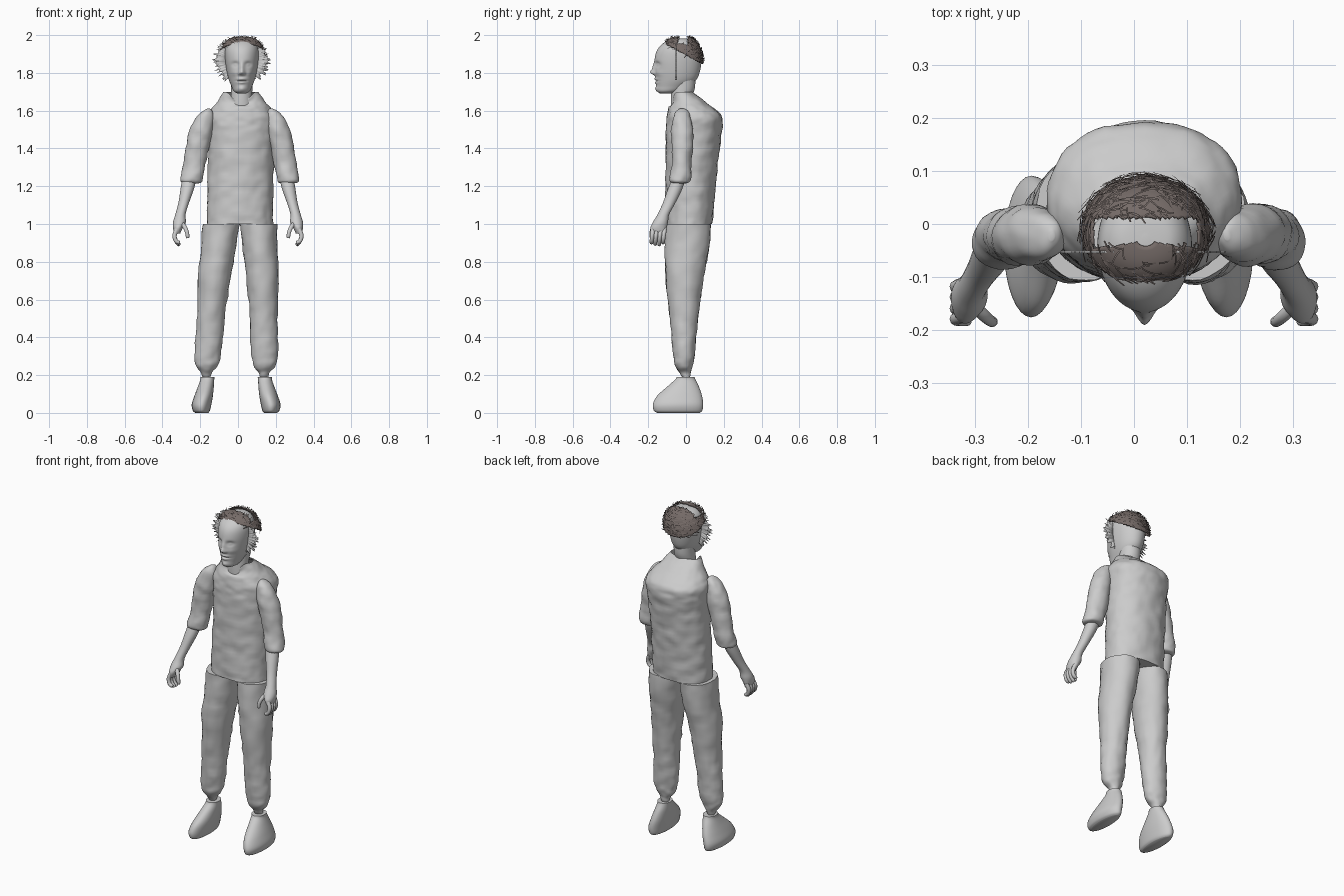
import bpy, bmesh, math, random
from mathutils import Vector, noise

random.seed(4)
if "Cube" in bpy.data.objects:
    bpy.data.objects.remove(bpy.data.objects["Cube"])


def material(name, r, g, b):
    m = bpy.data.materials.new(name)
    m.use_nodes = True
    m.diffuse_color = (r, g, b, 1)
    m.node_tree.nodes["Principled BSDF"].inputs["Base Color"].default_value = (r, g, b, 1)
    return m


GREY = material("plain_grey", 0.6, 0.6, 0.6)
HAIR = material("hair_brown", 0.18, 0.148, 0.138)


def finish(name, bm, mat, recalc=True):
    if recalc:
        bmesh.ops.recalc_face_normals(bm, faces=bm.faces)
    mesh = bpy.data.meshes.new(name)
    bm.to_mesh(mesh)
    bm.free()
    mesh.materials.append(mat)
    ob = bpy.data.objects.new(name, mesh)
    bpy.context.collection.objects.link(ob)
    bpy.ops.object.select_all(action='DESELECT')
    ob.select_set(True)
    bpy.context.view_layer.objects.active = ob
    bpy.ops.object.shade_smooth_by_angle(angle=math.radians(50))
    return ob


def spline(points, steps):
    """Catmull-Rom interpolation of a list of sections."""
    pts = [Vector(p) for p in points]
    out = []
    for i in range(len(pts) - 1):
        a, b, c, d = pts[max(i - 1, 0)], pts[i], pts[i + 1], pts[min(i + 2, len(pts) - 1)]
        for k in range(steps):
            t = k / steps
            out.append(0.5 * (2 * b + (c - a) * t + (2 * a - 5 * b + 4 * c - d) * t * t
                              + (3 * b - a - 3 * c + d) * t ** 3))
    return out + [pts[-1]]


def loft(name, sections, sides=32, steps=5, wrinkle=0, deform=None, open_top=False, power=1):
    """Skin horizontal rings given as (x, y, z, radius x, radius y)."""
    bm = bmesh.new()
    rings = []
    for x, y, z, rx, ry in spline(sections, steps):
        ring = []
        for k in range(sides):
            a = math.tau * k / sides
            c, s = math.cos(a), math.sin(a)
            co = Vector((x + rx * math.copysign(abs(c) ** power, c),
                         y + ry * math.copysign(abs(s) ** power, s), z))
            if wrinkle:
                n = noise.noise(co * Vector((13, 13, 20))) + 0.5 * noise.noise(co * 36)
                co += Vector((c, s, 0)) * n * wrinkle
            if deform:
                co = deform(co, s)
            ring.append(bm.verts.new(co))
        rings.append(ring)
    for lo, hi in zip(rings, rings[1:]):
        for k in range(sides):
            j = (k + 1) % sides
            bm.faces.new((lo[k], lo[j], hi[j], hi[k]))
    bm.faces.new(rings[0])
    if not open_top:
        bm.faces.new(rings[-1])
    return finish(name, bm, GREY)


# Shirt body with a narrow dipped front neckline
def neckline(co, s):
    co.z -= 0.06 * max(0, -s) ** 6 * max(0, (co.z - 1.62) / 0.08)
    return co


loft("shirt_body", [(.01, .015, 1.0, .175, .124), (.012, .022, 1.15, .174, .13),
                    (.015, .03, 1.32, .174, .138), (.019, .04, 1.48, .178, .147),
                    (.02, .045, 1.56, .183, .148), (.019, .035, 1.6, .165, .13),
                    (.017, .01, 1.65, .125, .088), (.015, -.02, 1.7, .092, .052)],
     sides=64, steps=9, wrinkle=.006, deform=neckline, open_top=True, power=.92)

# Limbs, built once per side
for s, side in ((1, "left"), (-1, "right")):
    def place(rows, base, slope=0):
        return [(base + slope * z + s * x, y, z, rx, ry) for x, y, z, rx, ry in rows]

    loft(side + "_sleeve", place([
        (.252, -.03, 1.215, .03, .03), (.256, -.031, 1.222, .055, .05), (.253, -.03, 1.25, .06, .055),
        (.24, -.022, 1.32, .059, .052), (.222, -.02, 1.42, .062, .055), (.203, -.02, 1.5, .062, .057),
        (.184, -.021, 1.57, .045, .044), (.17, -.022, 1.6, .025, .03), (.165, -.022, 1.612, .006, .01)],
        .01), wrinkle=.006)

    loft(side + "_forearm", place([
        (.322, -.145, .95, .016, .036), (.318, -.145, .98, .026, .043), (.31, -.135, 1.01, .034, .04),
        (.305, -.12, 1.05, .027, .031), (.288, -.09, 1.11, .028, .033),
        (.27, -.06, 1.18, .035, .038), (.258, -.038, 1.24, .038, .036)], 0), sides=24)

    # Curled fingers and thumb
    digits = [[(.322, y, .975), (.336, y - .005, .94), (.328, y - .008, .91), (.308, y - .008, low)]
              for y, low in ((-.174, .9), (-.154, .889), (-.133, .886), (-.113, .9))]
    digits.append([(.306, -.15, 1.01), (.283, -.172, .985), (.27, -.183, .955), (.266, -.184, .925)])
    curve = bpy.data.curves.new(side + "_fingers", 'CURVE')
    curve.dimensions = '3D'
    curve.bevel_depth = .012
    curve.bevel_resolution = 3
    curve.use_fill_caps = True
    for path in digits:
        sp = curve.splines.new('POLY')
        pts = spline(path, 4)
        sp.points.add(len(pts) - 1)
        for i, (p, q) in enumerate(zip(sp.points, pts)):
            p.co = (s * q.x, q.y, q.z, 1)
            p.radius = .5 if i == len(pts) - 1 else 1.05 - .02 * i
    curve.materials.append(GREY)
    bpy.context.collection.objects.link(bpy.data.objects.new(side + "_fingers", curve))

    loft(side + "_trouser_leg", place([
        (.153, 0, .19, .022, .02), (.153, -.005, .215, .03, .03), (.153, -.012, .25, .058, .047),
        (.15, -.012, .31, .07, .056), (.144, -.011, .42, .073, .066), (.137, -.01, .55, .075, .08),
        (.127, -.008, .72, .087, .1), (.112, .005, .86, .092, .116), (.1, .013, 1.0, .099, .119)],
        -.018, .028), sides=40, wrinkle=.006)

    # Shoe with a long low rounded toe
    loft(side + "_shoe", place([
        (.182, -.04, 0, .034, .112), (.184, -.042, .012, .045, .128), (.183, -.042, .045, .052, .133),
        (.172, -.034, .09, .049, .119), (.16, -.015, .14, .042, .083),
        (.153, -.004, .175, .037, .055), (.152, -.002, .19, .038, .047)], -.01))

    # Ragged side hair fringe, a thin upright plate
    bm = bmesh.new()
    count = 80
    rows = []
    for i in range(count):
        a = math.radians(-56 + 122 * i / (count - 1))
        outer = .122 + .022 * math.cos(a) + random.uniform(-.02, .014)
        rows.append([bm.verts.new((.018 + s * math.cos(a) * r, -.055, 1.865 + math.sin(a) * r * .95))
                     for r in (.075, outer)])
    for p, q in zip(rows, rows[1:]):
        bm.faces.new((p[0], p[1], q[1], q[0]))
    fringe = finish(side + "_hair_fringe", bm, GREY)
    fringe.modifiers.new("thickness", 'SOLIDIFY').thickness = .004

# Neck
loft("neck", [(.018, -.02, 1.58, .07, .06), (.018, -.025, 1.66, .058, .055),
              (.02, -.015, 1.72, .056, .062), (.02, -.01, 1.78, .058, .06)])

# Head, with facial relief as soft bumps: (x, z, width, height, depth)
BUMPS = [(.034, 1.845, .018, .013, .013), (-.034, 1.845, .018, .013, .013),
         (.034, 1.843, .01, .006, -.007), (-.034, 1.843, .01, .006, -.007),
         (0, 1.828, .013, .024, -.012), (0, 1.803, .014, .014, -.022),
         (.013, 1.797, .008, .008, -.007), (-.013, 1.797, .008, .008, -.007),
         (0, 1.768, .024, .007, -.007), (0, 1.748, .02, .007, -.007),
         (0, 1.758, .026, .003, .006), (0, 1.716, .022, .014, -.008),
         (.042, 1.8, .018, .016, -.005), (-.042, 1.8, .018, .016, -.005)]


def face(co, s):
    if s < 0:
        x = co.x - .02
        for bx, bz, w, h, d in BUMPS:
            co.y += d * math.exp(-((x - bx) / w) ** 2 - ((co.z - bz) / h) ** 2) * min(1, -2 * s)
    return co


loft("head", [(.02, -.105, 1.69, .02, .03), (.02, -.09, 1.703, .042, .062), (.02, -.07, 1.73, .055, .086),
              (.02, -.052, 1.765, .069, .108), (.02, -.045, 1.81, .08, .119), (.02, -.042, 1.87, .088, .124),
              (.02, -.04, 1.92, .088, .113), (.02, -.035, 1.955, .078, .088),
              (.022, -.03, 1.978, .05, .05), (.022, -.03, 1.983, .006, .008)],
     sides=112, steps=11, deform=face)

# Hair cap: boxy dome with a bare band across the crown
CENTRE, SIZE = Vector((.022, -.025, 1.84)), Vector((.13, .116, .152))


def dome(a, b):
    """Dome point at heading a and elevation b."""
    flat = max(math.cos(b), 0) ** .6
    return CENTRE + SIZE * Vector((math.cos(a) * flat, math.sin(a) * flat, math.sin(b)))


def has_hair(p):
    if p.z < 1.895 - .55 * p.y:
        return False
    x = abs(p.x - CENTRE.x)
    return not (-.032 - .15 * x < p.y < .012 and x < .1)


bm = bmesh.new()
turns, levels = 80, 40
grid = [[bm.verts.new(dome(math.tau * i / turns, math.pi / 2 * j / levels)) for i in range(turns)]
        for j in range(levels)]
for j in range(levels - 1):
    for i in range(turns):
        k = (i + 1) % turns
        quad = (grid[j][i], grid[j][k], grid[j + 1][k], grid[j + 1][i])
        if has_hair(sum((v.co for v in quad), Vector()) / 4):
            bm.faces.new(quad)
bmesh.ops.delete(bm, geom=[v for v in bm.verts if not v.link_faces], context='VERTS')
cap = finish("hair_cap", bm, HAIR)
cap.modifiers.new("thickness", 'SOLIDIFY').thickness = .004

# Long loose strands crossing over the cap
bm = bmesh.new()
made = 0
while made < 260:
    a, b = random.uniform(0, math.tau), math.asin(random.uniform(.1, .985))
    if not has_hair(dome(a, b)):
        continue
    made += 1
    da, db = random.choice((-1, 1)) * random.uniform(.2, .6), random.uniform(-.25, .25)
    pts = [dome(a + da * t, min(b + db * t, 1.5)) for t in (-.5, -.25, 0, .25, .5)]
    across = (pts[-1] - pts[0]).cross(pts[2] - CENTRE).normalized() * .0016
    lift = [(p - CENTRE).normalized() * (.001 + .002 * i) for i, p in enumerate(pts)]
    row = [(bm.verts.new(p + l - across), bm.verts.new(p + l + across)) for p, l in zip(pts, lift)]
    for p, q in zip(row, row[1:]):
        bm.faces.new((p[0], q[0], q[1], p[1]))
finish("hair_strands", bm, HAIR, recalc=False)
